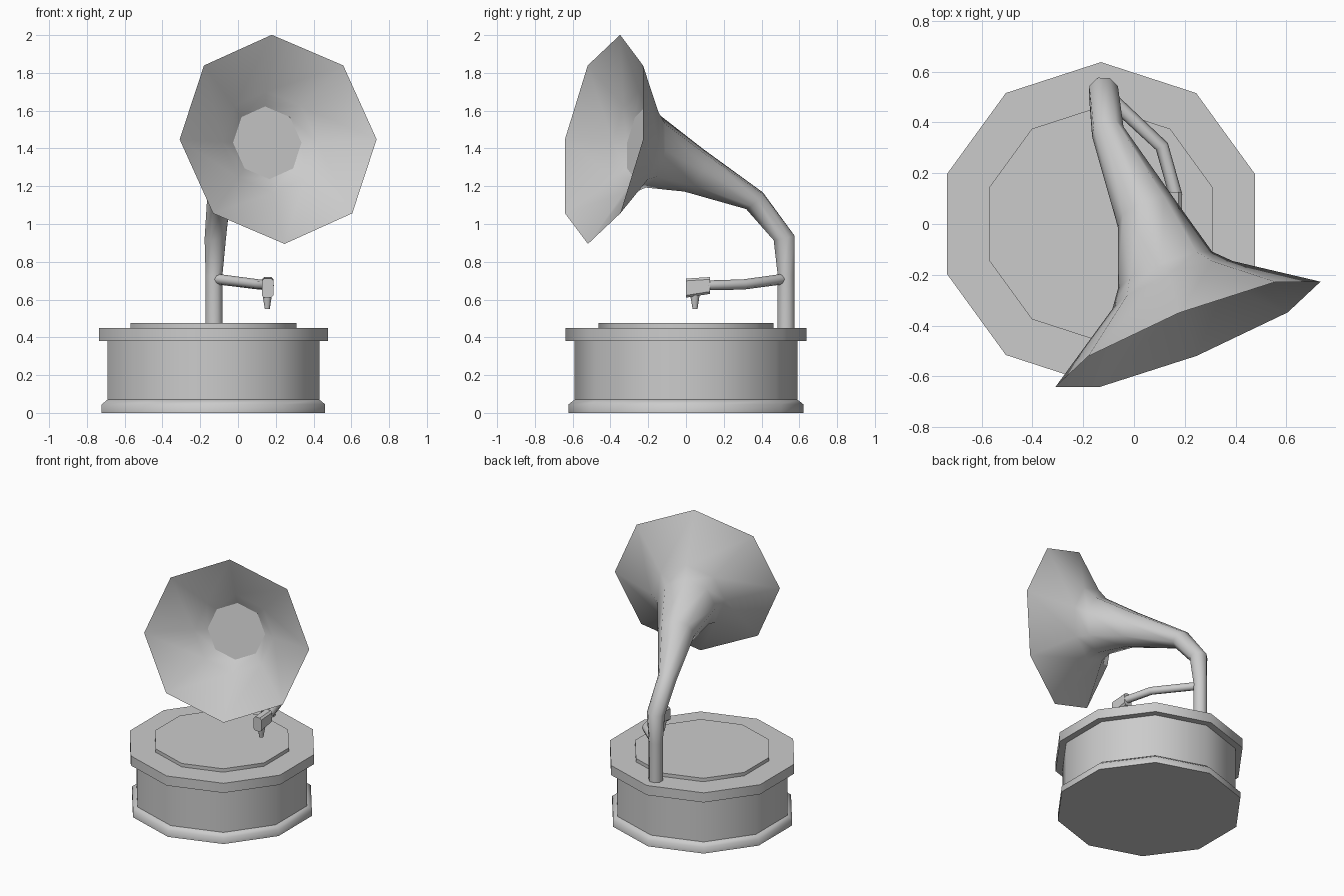
import bpy, bmesh, math
from mathutils import Vector

if "Cube" in bpy.data.objects:
    bpy.data.objects.remove(bpy.data.objects["Cube"])


def loft(name, rings, sides, side_dir, angle=55, caps=(True, True)):
    """Skin regular polygon rings given as (centre, direction, radius)."""
    bm = bmesh.new()
    loops = []
    for centre, direction, radius in rings:
        d = Vector(direction).normalized()
        b = Vector(side_dir)
        b = (b - d * b.dot(d)).normalized()
        a = d.cross(b)
        loops.append([bm.verts.new(Vector(centre) + radius * (
            b * math.cos(2 * math.pi * i / sides) + a * math.sin(2 * math.pi * i / sides)))
            for i in range(sides)])
    for lo, hi in zip(loops, loops[1:]):
        for i in range(sides):
            j = (i + 1) % sides
            bm.faces.new((lo[i], lo[j], hi[j], hi[i]))
    if caps[0]:
        bm.faces.new(loops[0][::-1])
    if caps[1]:
        bm.faces.new(loops[-1])
    return finish(name, bm, angle)


def finish(name, bm, angle):
    bmesh.ops.recalc_face_normals(bm, faces=bm.faces)
    mesh = bpy.data.meshes.new(name)
    bm.to_mesh(mesh)
    bm.free()
    ob = bpy.data.objects.new(name, mesh)
    bpy.context.collection.objects.link(ob)
    bpy.ops.object.select_all(action='DESELECT')
    ob.select_set(True)
    bpy.context.view_layer.objects.active = ob
    bpy.ops.object.shade_smooth_by_angle(angle=math.radians(angle))
    return ob


# Ten-sided cabinet: foot, body, lid and turntable
UP = (0, 0, 1)
CABINET = {
    "foot": [(0, 0.622), (0.045, 0.622), (0.07, 0.59)],
    "body": [(0.06, 0.59), (0.40, 0.59)],
    "lid": [(0.38, 0.637), (0.45, 0.637)],
    "turntable": [(0.44, 0.463), (0.475, 0.463)],
}
for part, profile in CABINET.items():
    loft(part, [((-0.13, 0, z), UP, r) for z, r in profile], 10, (0, 1, 0))

# Horn: post, elbow, flare, mouth and back down the inside to the throat
MOUTH = (0.364, -0.917, 0.163)
ACROSS = (0.93, 0.37, 0)
throat = ((0.155, -0.24, 1.43), MOUTH, 0.195)
loft("horn", [
    ((-0.127, 0.53, 0.44), UP, 0.048),
    ((-0.127, 0.53, 0.73), UP, 0.048),
    ((-0.12, 0.52, 0.925), (0, -0.2, 0.98), 0.061),
    ((-0.103, 0.363, 1.123), (0.15, -0.66, 0.73), 0.065),
    ((0.05, 0.04, 1.285), (0.40, -0.85, 0.44), 0.125),
    ((0.122, -0.183, 1.39), MOUTH, 0.20),
    ((0.152, -0.24, 1.415), MOUTH, 0.255),
    ((0.2125, -0.434, 1.448), MOUTH, 0.561),
    ((0.168, -0.288, 1.434), MOUTH, 0.272),
    throat,
], 8, ACROSS, 60, (True, False))

# Flat disc closing the throat
loft("horn_throat", [throat], 8, ACROSS, caps=(False, True))

# Bent tone arm
loft("tone_arm", [
    ((-0.11, 0.51, 0.708), (0.7, -0.7, -0.05), 0.028),
    ((0.11, 0.305, 0.68), (0.5, -0.85, -0.05), 0.027),
    ((0.165, 0.11, 0.675), (0.25, -1, 0), 0.026),
], 8, UP, 60)

# Sound head with bevelled edges
bm = bmesh.new()
bmesh.ops.create_cube(bm, size=1)
for v in bm.verts:
    low_front = v.co.z < 0 and v.co.y < 0
    v.co = (0.157 + v.co.x * 0.062, 0.063 + v.co.y * 0.126,
            (0.715 + 0.008 * v.co.y) if v.co.z > 0 else (0.61 if low_front else 0.63))
bmesh.ops.bevel(bm, geom=[e for e in bm.edges if abs((e.verts[0].co - e.verts[1].co).y) > 0.1],
                offset=0.012, segments=1, affect='EDGES')
finish("sound_head", bm, 30)

# Needle holder
loft("needle", [((0.155, 0.047, 0.63), UP, 0.028), ((0.155, 0.048, 0.55), UP, 0.014)],
     8, (1, 0.4, 0), 60)
